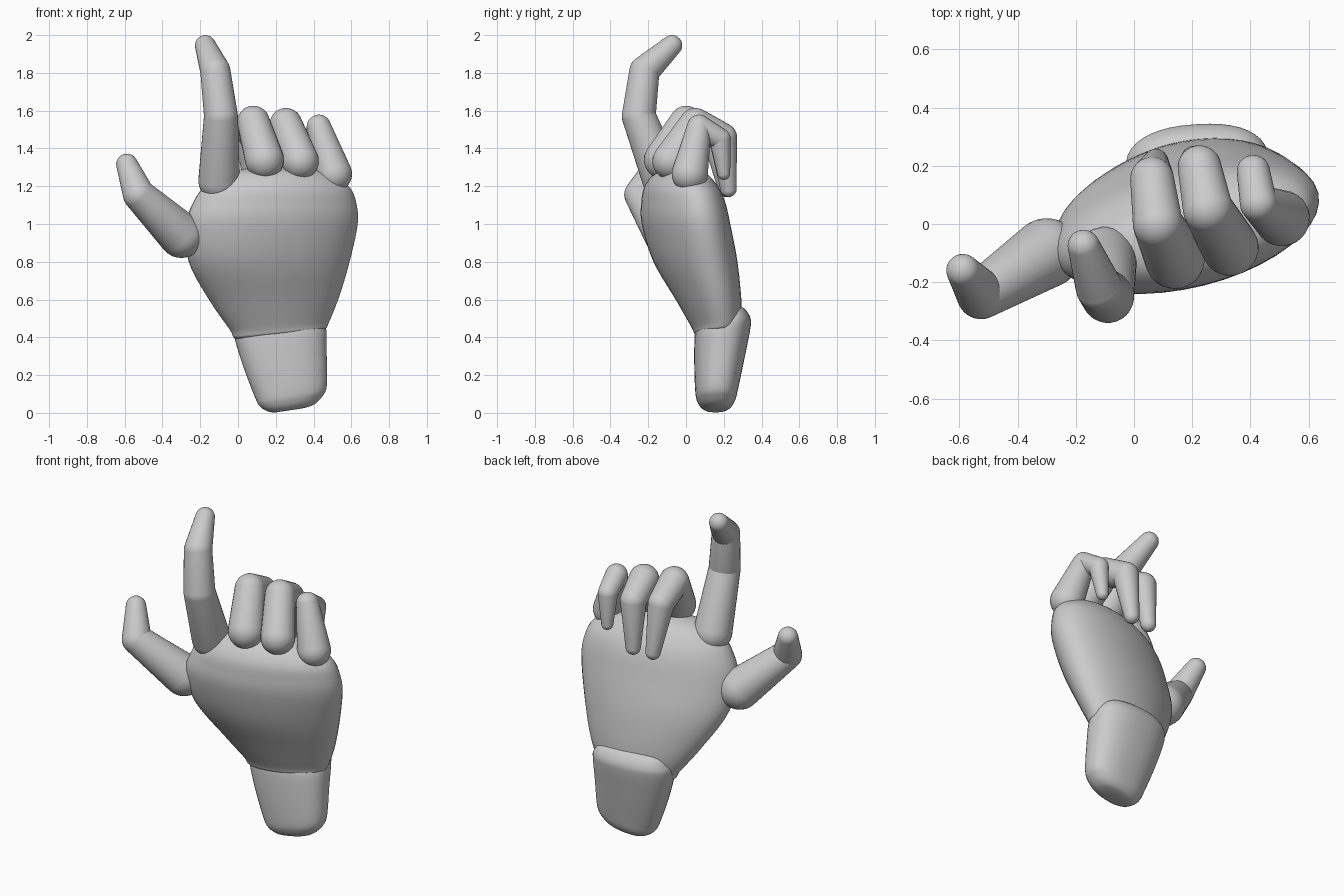
import bpy, bmesh
from math import sin, cos, pi, radians
from mathutils import Vector

if "Cube" in bpy.data.objects:
    bpy.data.objects.remove(bpy.data.objects["Cube"])

SEG = 40


def skin(bm, rings):
    """Bridge successive point rings and cap both ends."""
    vs = [[bm.verts.new(p) for p in ring] for ring in rings]
    for a, b in zip(vs, vs[1:]):
        n = len(a)
        for i in range(n):
            j = (i + 1) % n
            bm.faces.new((a[i], a[j], b[j], b[i]))
    bm.faces.new(vs[0][::-1])
    bm.faces.new(vs[-1])


def finish(name, bm):
    bmesh.ops.recalc_face_normals(bm, faces=bm.faces)
    me = bpy.data.meshes.new(name)
    bm.to_mesh(me)
    bm.free()
    ob = bpy.data.objects.new(name, me)
    bpy.context.collection.objects.link(ob)
    for p in me.polygons:
        p.use_smooth = True
    return ob


def catmull(rows, steps=5):
    """Smoothly interpolate between section parameter rows."""
    out = []
    for k in range(len(rows) - 1):
        quad = (rows[max(k - 1, 0)], rows[k], rows[k + 1], rows[min(k + 2, len(rows) - 1)])
        for s in range(steps):
            t = s / steps
            out.append([0.5 * (2 * b + (c - a) * t + (2 * a - 5 * b + 4 * c - d) * t ** 2
                               + (3 * b - a - 3 * c + d) * t ** 3) for a, b, c, d in zip(*quad)])
    return out + [list(rows[-1])]


def body(name, rows, power=1.0):
    """Loft of turned ellipses: z, centre x, centre y, half a, half b, turn, slope."""
    rings = []
    for z, cx, cy, a, b, turn, slope in catmull(rows):
        t, ring = radians(turn), []
        for i in range(SEG):
            u = 2 * pi * i / SEG
            ex = a * abs(cos(u)) ** power * (1 if cos(u) >= 0 else -1)
            ey = b * abs(sin(u)) ** power * (1 if sin(u) >= 0 else -1)
            x, y = ex * cos(t) - ey * sin(t), ex * sin(t) + ey * cos(t)
            ring.append((cx + x, cy + y, z + slope * x))
        rings.append(ring)
    bm = bmesh.new()
    skin(bm, rings)
    return finish(name, bm)


def capsule(bm, p, q, r0, r1):
    """Tapered capsule tangent to a ball at each end."""
    axis = (q - p).normalized()
    side = axis.orthogonal().normalized()
    up = axis.cross(side)
    tilt = (r0 - r1) / (q - p).length
    n, rings = 8, []
    for c, r, lo, hi in ((p, r0, -1.53, tilt), (q, r1, tilt, 1.53)):
        for k in range(n + 1):
            a = lo + (hi - lo) * k / n
            rings.append([c + axis * r * sin(a) + (side * cos(2 * pi * i / 28)
                          + up * sin(2 * pi * i / 28)) * r * cos(a) for i in range(28)])
    skin(bm, rings)


def finger(name, joints):
    """Chain of capsules through joints given as x, y, z, radius."""
    bm = bmesh.new()
    for a, b in zip(joints, joints[1:]):
        capsule(bm, Vector(a[:3]), Vector(b[:3]), a[3], b[3])
    return finish(name, bm)


# palm
body("palm", [
    (0.40, 0.22, 0.16, 0.17, 0.07, 6, 0.10),
    (0.42, 0.22, 0.16, 0.24, 0.11, 6, 0.10),
    (0.46, 0.22, 0.16, 0.265, 0.128, 8, 0.08),
    (0.60, 0.195, 0.12, 0.345, 0.165, 10, 0.04),
    (0.80, 0.165, 0.05, 0.435, 0.205, 13, 0),
    (1.00, 0.18, 0.0, 0.465, 0.212, 14, 0),
    (1.12, 0.195, -0.015, 0.44, 0.20, 14, 0),
    (1.20, 0.205, -0.025, 0.39, 0.175, 14, 0),
    (1.27, 0.205, -0.03, 0.28, 0.12, 14, 0),
    (1.30, 0.205, -0.03, 0.12, 0.05, 14, 0),
])

# wrist stump
body("wrist", [
    (0.013, 0.27, 0.16, 0.07, 0.035, 4, 0.15),
    (0.025, 0.28, 0.16, 0.12, 0.07, 4, 0.15),
    (0.06, 0.28, 0.16, 0.165, 0.097, 4, 0.15),
    (0.12, 0.278, 0.162, 0.193, 0.112, 4, 0.14),
    (0.30, 0.242, 0.178, 0.228, 0.133, 4, 0.07),
    (0.44, 0.22, 0.195, 0.248, 0.143, 4, 0),
    (0.50, 0.22, 0.215, 0.235, 0.125, 4, 0),
    (0.55, 0.22, 0.225, 0.19, 0.085, 4, 0),
    (0.57, 0.22, 0.23, 0.10, 0.04, 4, 0),
], power=0.85)

# straight digits
finger("index_finger", [(-0.10, -0.12, 1.23, 0.11), (-0.09, -0.25, 1.57, 0.09),
                        (-0.12, -0.22, 1.81, 0.08), (-0.173, -0.075, 1.945, 0.055)])
finger("thumb", [(-0.30, -0.10, 0.94, 0.12), (-0.525, -0.243, 1.155, 0.084),
                 (-0.588, -0.16, 1.315, 0.057)])

# curled fingers
finger("middle_finger", [(0.14, -0.12, 1.34, 0.103), (0.082, 0.0, 1.54, 0.086),
                         (0.062, 0.155, 1.47, 0.075), (0.075, 0.215, 1.185, 0.043)])
finger("ring_finger", [(0.33, -0.08, 1.333, 0.098), (0.254, 0.05, 1.528, 0.086),
                       (0.225, 0.195, 1.46, 0.075), (0.205, 0.225, 1.185, 0.043)])
finger("little_finger", [(0.508, 0.02, 1.265, 0.096), (0.428, 0.07, 1.515, 0.064),
                         (0.41, 0.18, 1.45, 0.057), (0.40, 0.20, 1.268, 0.034)])
